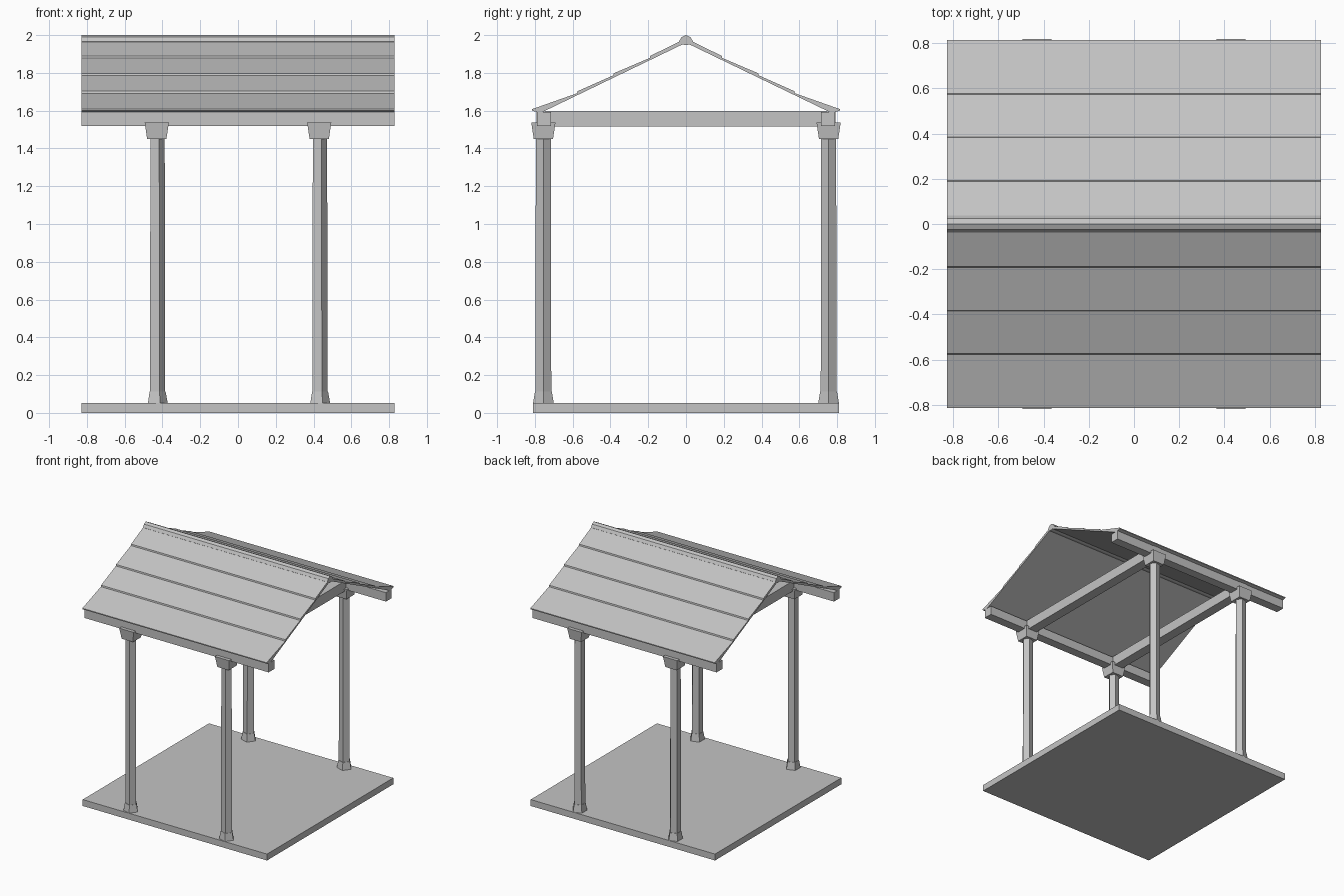
import bpy, bmesh, math
from mathutils import Vector

if "Cube" in bpy.data.objects:
    bpy.data.objects.remove(bpy.data.objects["Cube"])

grey = bpy.data.materials.new("stone_grey")
grey.use_nodes = True
colour = (0.55, 0.55, 0.55, 1)
grey.diffuse_color = colour
grey.node_tree.nodes["Principled BSDF"].inputs["Base Color"].default_value = colour


def finish(name, bm):
    bmesh.ops.recalc_face_normals(bm, faces=bm.faces)
    mesh = bpy.data.meshes.new(name)
    bm.to_mesh(mesh)
    bm.free()
    mesh.materials.append(grey)
    obj = bpy.data.objects.new(name, mesh)
    bpy.context.collection.objects.link(obj)
    return obj


def box(name, centre, size):
    bm = bmesh.new()
    bmesh.ops.create_cube(bm, size=1)
    bmesh.ops.scale(bm, vec=Vector(size), verts=bm.verts)
    bmesh.ops.translate(bm, vec=Vector(centre), verts=bm.verts)
    return finish(name, bm)


def taper(name, x, y, z0, z1, r0, r1, sides, turn=0):
    """Tapered prism with its first corner turned from +x."""
    bm = bmesh.new()
    rings = []
    for z, r in ((z0, r0), (z1, r1)):
        angles = [turn + i * math.tau / sides for i in range(sides)]
        rings.append([bm.verts.new((x + r * math.cos(a), y + r * math.sin(a), z)) for a in angles])
    for i in range(sides):
        j = (i + 1) % sides
        bm.faces.new((rings[0][i], rings[0][j], rings[1][j], rings[1][i]))
    for ring in rings:
        bm.faces.new(ring)
    return finish(name, bm)


def extrude_x(name, profile, half):
    """Extrude a closed (y, z) profile along x."""
    bm = bmesh.new()
    face = bm.faces.new([bm.verts.new((-half, y, z)) for y, z in profile])
    new = bmesh.ops.extrude_face_region(bm, geom=[face])["geom"]
    moved = [v for v in new if isinstance(v, bmesh.types.BMVert)]
    bmesh.ops.translate(bm, vec=Vector((2 * half, 0, 0)), verts=moved)
    return finish(name, bm)


HALF = 0.828
COL_X, COL_Y = 0.43, 0.755

box("floor_slab", (0, 0, 0.026), (2 * HALF, 1.62, 0.052))

# Columns with flared feet and square capitals
for sx, side in ((-1, "right"), (1, "left")):
    for sy, end in ((-1, "front"), (1, "back")):
        x, y, tag = sx * COL_X, sy * COL_Y, f"{end}_{side}"
        taper("column_" + tag, x, y, 0.05, 1.47, 0.044, 0.042, 5)
        taper("column_foot_" + tag, x, y, 0.05, 0.112, 0.058, 0.047, 5)
        root2 = math.sqrt(2)
        taper("capital_" + tag, x, y, 1.45, 1.537, 0.051 * root2, 0.064 * root2, 4, math.pi / 4)

# Beams along and across
for sy, end in ((-1, "front"), (1, "back")):
    box("eave_beam_" + end, (0, sy * 0.753, 1.556), (2 * HALF, 0.074, 0.072))
for sx, side in ((-1, "right"), (1, "left")):
    box("cross_beam_" + side, (sx * COL_X, 0, 1.556), (0.08, 1.584, 0.082))

# Stepped roof slopes, mirrored front to back
slope = [(0.815, 1.600), (0.815, 1.608), (0.577, 1.692), (0.574, 1.703),
         (0.385, 1.787), (0.382, 1.798), (0.192, 1.879), (0.189, 1.890),
         (0.03, 1.968), (0.02, 1.95), (0.77, 1.588)]
for sy, end in ((-1, "front"), (1, "back")):
    extrude_x("roof_slope_" + end, [(sy * y, z) for y, z in slope], HALF)

# Rounded ridge cap
half_cap = [(0.024, 1.989), (0.037, 1.966), (0.03, 1.952)]
cap = [(0, 2.0)] + half_cap + [(0, 1.947)] + [(-y, z) for y, z in reversed(half_cap)]
extrude_x("ridge_cap", cap, HALF)
